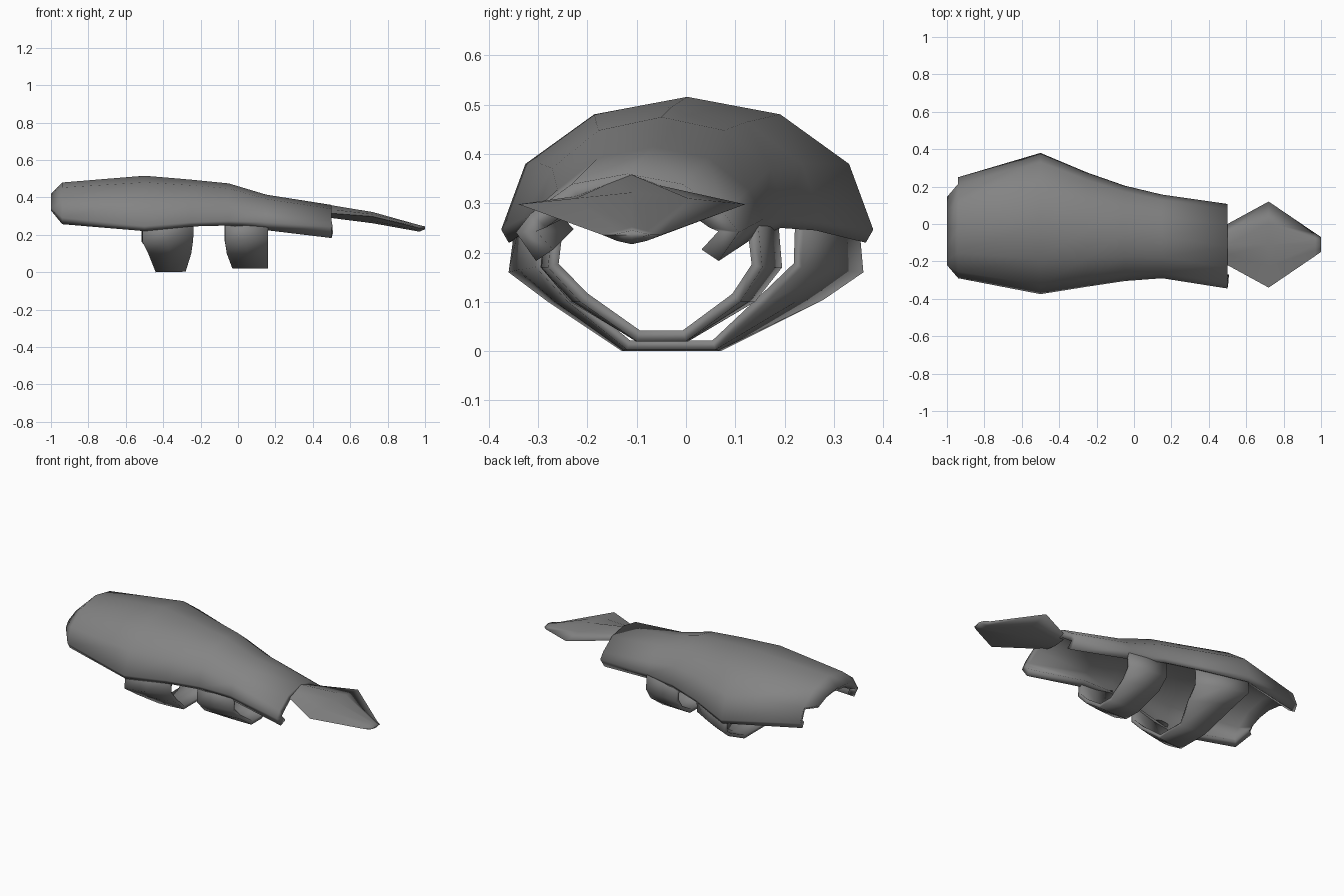
import bpy

if "Cube" in bpy.data.objects:
    bpy.data.objects.remove(bpy.data.objects["Cube"])

# Dark grey shared by all parts
grey = bpy.data.materials.new("dark_grey")
grey.diffuse_color = (.23, .23, .23, 1)
grey.use_nodes = True
grey.node_tree.nodes["Principled BSDF"].inputs["Base Color"].default_value = grey.diffuse_color


def sheet(name, rows, thickness=0, skip=()):
    """Skin a grid of points, optionally thickened inward."""
    n = len(rows[0])
    verts = [p for row in rows for p in row]
    faces = [(i * n + j, (i + 1) * n + j, (i + 1) * n + j + 1, i * n + j + 1)
             for i in range(len(rows) - 1) for j in range(n - 1) if (i, j) not in skip]
    used = sorted({k for f in faces for k in f})
    remap = {k: i for i, k in enumerate(used)}
    mesh = bpy.data.meshes.new(name)
    mesh.from_pydata([verts[k] for k in used], [], [[remap[k] for k in f] for f in faces])
    mesh.materials.append(grey)
    ob = bpy.data.objects.new(name, mesh)
    bpy.context.collection.objects.link(ob)
    if thickness:
        mod = ob.modifiers.new("thickness", 'SOLIDIFY')
        mod.thickness = thickness
        mod.offset = -1
    mesh.shade_smooth()
    return ob


def arch(x, y0, y1, top, bottom, tuck):
    """Faceted arch section, from the -y edge over the top to the +y edge."""
    half = [(tuck, 0), (1, .09 + 1.7 * (.96 - tuck)), (.87, .54), (.5, .88)]
    prof = [(-u, v) for u, v in half] + [(0, 1)] + half[::-1]
    c, w = (y0 + y1) / 2, (y1 - y0) / 2
    return [(x, c + u * w, bottom + v * (top - bottom)) for u, v in prof]


# Forearm shell: x, y min, y max, top, bottom, edge tuck
sections = [
    (-1.0, -.22, .17, .42, .33, .92),
    (-.94, -.29, .25, .48, .257, .92),
    (-.5, -.375, .38, .516, .22, .96),
    (-.25, -.335, .275, .495, .245, .96),
    (-.05, -.305, .205, .475, .25, .95),
    (.15, -.29, .157, .415, .225, .88),
    (.5, -.345, .107, .36, .183, .82),
]
sheet("forearm_shell", [arch(*s) for s in sections], .042, skip={(0, 6), (0, 7)})

# Hand plate with thin edges: x, half width, ridge, edge and underside heights
plate = [(.46, .11, .363, .32, .30), (.5, .11, .358, .315, .29),
         (.72, .23, .322, .298, .262), (.97, .06, .252, .236, .217),
         (1.0, .04, .245, .236, .23), (1.0, 0, .236, .236, .236)]
rows = []
for x, w, ridge, edge, under in plate:
    mid_top, mid_low = (ridge + edge) / 2, edge * .35 + under * .65
    loop = [(-1, edge), (-.5, mid_top), (0, ridge), (.5, mid_top), (1, edge),
            (.5, mid_low), (0, under), (-.5, mid_low), (-1, edge)]
    rows.append([(x, -.11 + u * w, z) for u, z in loop])
sheet("hand_plate", rows)


def strap(name, back, front, xs_back, xs_front, thickness):
    """Wrap-under band between a rear and a front (y, z) path, +y to -y."""
    rear = [(x, y, z) for x, (y, z) in zip(xs_back, back)]
    fore = [(x, y, z) for x, (y, z) in zip(xs_front, front)]
    mid = [((a[0] + b[0]) / 2, (a[1] + b[1]) / 2 * 1.02, (a[2] + b[2]) / 2)
           for a, b in zip(rear, fore)]
    sheet(name, [rear, mid, fore], thickness)


# Large strap near the elbow, narrower toward the wrist
strap("elbow_strap",
      [(.35, .27), (.36, .16), (.28, .105), (.07, 0), (-.13, 0), (-.28, .1), (-.36, .16), (-.345, .27)],
      [(.24, .28), (.235, .17), (.165, .1), (.06, .003), (-.12, .003), (-.24, .1), (-.305, .17), (-.31, .28)],
      [-.51, -.51, -.48, -.44, -.44, -.48, -.51, -.51],
      [-.235, -.24, -.25, -.28, -.28, -.25, -.24, -.235], .02)

# Small strap near the wrist
strap("wrist_strap",
      [(.185, .29), (.195, .17), (.14, .1), (.005, .02), (-.1, .02), (-.235, .1), (-.295, .17), (-.285, .29)],
      [(.145, .27), (.155, .17), (.11, .1), (0, .02), (-.1, .02), (-.215, .1), (-.28, .17), (-.27, .27)],
      [-.07, -.07, -.06, -.03, -.03, -.06, -.07, -.07],
      [.16] * 8, .023)
